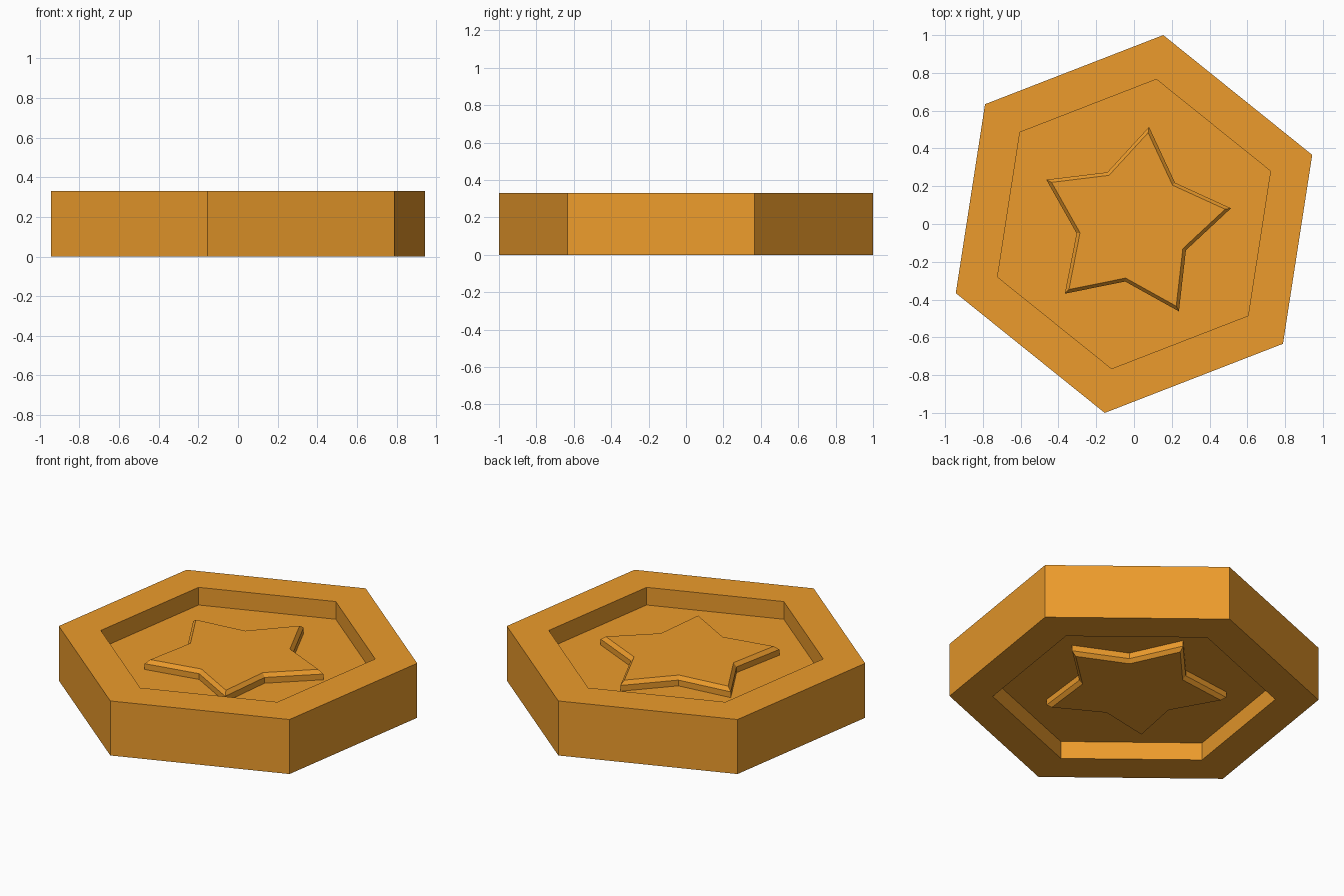
import bpy, bmesh
from math import sin, cos, pi, radians

if "Cube" in bpy.data.objects:
    bpy.data.objects.remove(bpy.data.objects["Cube"])

TURN = radians(81.2)          # first corner of both hexagon and star
H, RECESS = 0.33, 0.107       # full height, depth of the pocket on each face
WALL, BEVEL = 0.035, 0.022    # star side wall and its sloped edge

mat = bpy.data.materials.new("amber")
mat.diffuse_color = (0.84, 0.33, 0.025, 1)
mat.use_nodes = True
mat.node_tree.nodes["Principled BSDF"].inputs["Base Color"].default_value = mat.diffuse_color


def polygon(radii, z):
    """Closed ring of corners; the radii repeat around the circle."""
    n = len(radii)
    return [(r * cos(TURN + 2 * pi * i / n), r * sin(TURN + 2 * pi * i / n), z)
            for i, r in enumerate(radii)]


def hexagon(r, z):
    return polygon([r] * 6, z)


def star(scale, z):
    return polygon([0.52 * scale, 0.308 * scale] * 5, z)


def loft(name, rings):
    """Skin successive rings and cap both ends."""
    bm = bmesh.new()
    rows = [[bm.verts.new(p) for p in ring] for ring in rings]
    for a, b in zip(rows, rows[1:]):
        for i in range(len(a)):
            j = (i + 1) % len(a)
            bm.faces.new((a[i], a[j], b[j], b[i]))
    bm.faces.new(rows[0][::-1])
    bm.faces.new(rows[-1])
    bmesh.ops.recalc_face_normals(bm, faces=bm.faces)
    mesh = bpy.data.meshes.new(name)
    bm.to_mesh(mesh)
    bm.free()
    mesh.materials.append(mat)
    obj = bpy.data.objects.new(name, mesh)
    bpy.context.collection.objects.link(obj)
    return obj


# Hexagonal body with a pocket in the top and the underside
OUT, INN = 1.012, 0.775
loft("hexagon_body", [
    hexagon(INN, RECESS), hexagon(INN, 0), hexagon(OUT, 0),
    hexagon(OUT, H), hexagon(INN, H), hexagon(INN, H - RECESS)])

# Raised bevelled star on each pocket floor, passing through the slab
low, high = RECESS, H - RECESS
loft("star_emblem", [
    star(0.94, low - WALL - BEVEL), star(1, low - WALL),
    star(1, high + WALL), star(0.94, high + WALL + BEVEL)])
